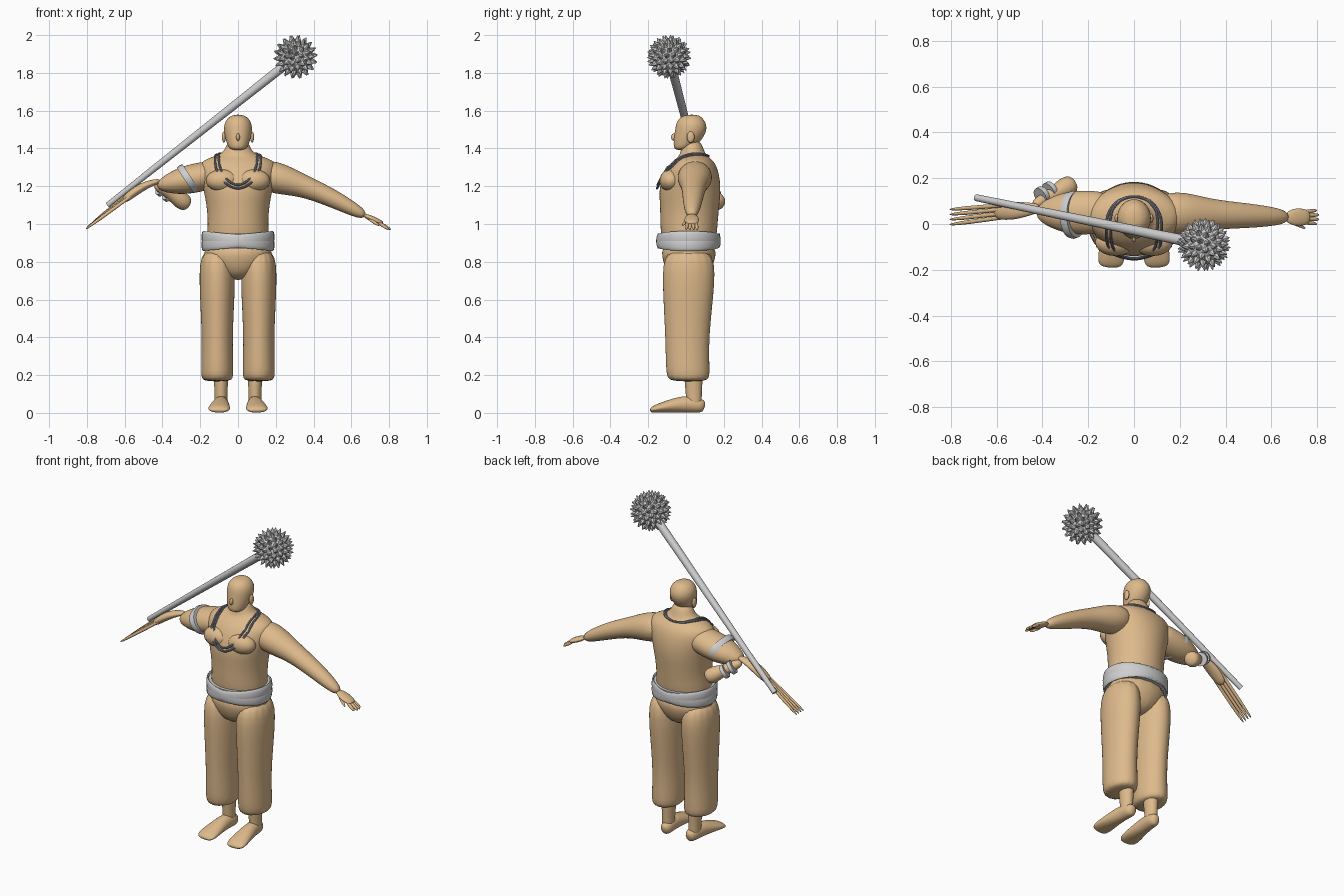
import bpy, bmesh, math
from mathutils import Vector

cube = bpy.data.objects.get("Cube")
if cube:
    bpy.data.objects.remove(cube, do_unlink=True)


def material(name, rgb):
    mat = bpy.data.materials.new(name)
    mat.use_nodes = True
    mat.diffuse_color = (*rgb, 1)
    mat.node_tree.nodes["Principled BSDF"].inputs["Base Color"].default_value = (*rgb, 1)
    return mat


TAN = material("warm tan", (.73, .49, .26))
GREY = material("light grey", (.62, .62, .63))
STEEL = material("dark steel", (.24, .26, .31))
X, Y, Z = Vector((1, 0, 0)), Vector((0, 1, 0)), Vector((0, 0, 1))
SIDES = {"left": 1, "right": -1}


def finish(name, bm, mat, subdiv=0, smooth=True):
    """Turn a bmesh into a shaded object, subdivided if it is an organic part."""
    bmesh.ops.recalc_face_normals(bm, faces=bm.faces[:])
    for face in bm.faces:
        face.smooth = smooth
    if not subdiv:
        for edge in bm.edges:
            edge.smooth = edge.calc_face_angle(0) < .7
    mesh = bpy.data.meshes.new(name)
    bm.to_mesh(mesh)
    bm.free()
    mesh.materials.append(mat)
    ob = bpy.data.objects.new(name, mesh)
    bpy.context.collection.objects.link(ob)
    if subdiv:
        modifier = ob.modifiers.new("Smooth", "SUBSURF")
        modifier.levels = modifier.render_levels = subdiv
    return ob


def loft(name, rings, mat, ref, upright=False, closed=False, subdiv=2, sides=12):
    """Skin elliptical rings, each a (centre, radius along ref, other radius)."""
    bm = bmesh.new()
    centres = [ring[0] for ring in rings]
    last = len(rings) - 1
    loops = []
    for i, (centre, along, across) in enumerate(rings):
        if upright:
            tangent = Z
        elif closed:
            tangent = centres[(i + 1) % len(rings)] - centres[i - 1]
        else:
            tangent = centres[min(i + 1, last)] - centres[max(i - 1, 0)]
        tangent = tangent.normalized()
        side = (ref - tangent * ref.dot(tangent)).normalized()
        other = tangent.cross(side)
        angles = [math.tau * k / sides for k in range(sides)]
        loops.append([bm.verts.new(centre + side * along * math.cos(a)
                                   + other * across * math.sin(a)) for a in angles])
    following = loops[1:] + loops[:1] if closed else loops[1:]
    for low, high in zip(loops, following):
        for k in range(sides):
            after = (k + 1) % sides
            bm.faces.new((low[k], low[after], high[after], high[k]))
    if not closed:
        bm.faces.new(loops[0])
        bm.faces.new(loops[-1])
    return finish(name, bm, mat, subdiv)


def column(name, rows, mat, x=0, subdiv=2, sides=16):
    """Upright body from rows of (height, half width, front y, back y)."""
    rings = [(Vector((x, (front + back) / 2, z)), width, (back - front) / 2)
             for z, width, front, back in rows]
    return loft(name, rings, mat, X, upright=True, subdiv=subdiv, sides=sides)


def limb(name, start, end, radii, mat=TAN, squash=1, bow=0, subdiv=2, sides=12):
    """Tapering limb with evenly spaced rings, arched upward by bow."""
    start, end = Vector(start), Vector(end)
    rings = []
    for i, radius in enumerate(radii):
        t = i / (len(radii) - 1)
        centre = start.lerp(end, t) + Z * bow * math.sin(math.pi * t)
        rings.append((centre, radius, radius * squash))
    return loft(name, rings, mat, Y, subdiv=subdiv, sides=sides)


def ball(name, centre, size, mat=TAN):
    bm = bmesh.new()
    bmesh.ops.create_uvsphere(bm, u_segments=20, v_segments=12, radius=1)
    bmesh.ops.scale(bm, vec=size, verts=bm.verts)
    bmesh.ops.translate(bm, vec=centre, verts=bm.verts)
    return finish(name, bm, mat)


# Torso with neck, and head
torso = column("torso", [
    (.84, .18, -.13, .16), (1, .16, -.14, .17), (1.1, .17, -.14, .18), (1.2, .19, -.15, .19),
    (1.31, .22, -.1, .17), (1.35, .17, -.05, .13), (1.37, .07, -.03, .1),
    (1.45, .06, -.02, .08)], TAN)
column("head", [
    (1.39, .04, -.06, 0), (1.42, .06, -.07, .07), (1.5, .08, -.06, .12),
    (1.55, .07, -.05, .1), (1.58, .03, -.01, .07)], TAN)
ball("nose", (0, -.06, 1.46), (.01, .02, .02))
ball("lips", (0, -.05, 1.42), (.03, .015, .01))

# Trousers, ankles, feet, and the paired details of the upper body
column("trouser_seat", [(.7, .06, -.08, .1), (.8, .19, -.13, .16), (.91, .19, -.14, .17)], TAN)
for side, sign in SIDES.items():
    ball(side + "_ear", (sign * .075, .025, 1.46), (.01, .02, .03))
    ball(side + "_pectoral", (sign * .08, -.08, 1.23), (.09, .06, .06))
    column(side + "_trouser_leg", [
        (.165, .08, -.09, .12), (.2, .09, -.11, .13), (.4, .08, -.11, .12),
        (.7, .1, -.13, .16), (.88, .09, -.12, .15)], TAN, sign * .11)
    column(side + "_ankle", [(.02, .04, 0, .09), (.1, .03, 0, .08), (.25, .05, -.02, .1)],
           TAN, sign * .09)
    sole = [(.1, .02, .03), (.07, .04, .04), (0, .04, .05), (-.12, .06, .03),
            (-.17, .06, .02), (-.19, .04, .01)]
    loft(side + "_foot", [(Vector((sign * (.09 - y / 15), y, height)), width, height)
                          for y, width, height in sole], TAN, X)

# Wrapped sash: a core band and two crossing tilted wraps
column("sash", [(.87, .19, -.15, .17), (.95, .18, -.15, .18)], GREY, subdiv=0, sides=32)
for name, tilt in (("sash_wrap_down", -.02), ("sash_wrap_up", .02)):
    turns = [math.tau * i / 40 for i in range(40)]
    loft(name, [(Vector((.185 * math.cos(a), .013 + .163 * math.sin(a),
                         .91 + tilt * math.cos(a))), .033, .008) for a in turns],
         GREY, Z, closed=True, subdiv=0)

# Left arm and hand
limb("left_arm", (.1, .05, 1.27), (.68, .03, 1.04), [.09, .1, .07, .06, .05, .03],
     squash=.9, bow=.03)
limb("left_palm", (.66, .03, 1.05), (.77, .03, 1), [.02, .04, .04, .03], squash=.4)
for i in range(4):
    spread = i - 1.5
    limb(f"left_finger_{i + 1}", (.74, .03 + spread / 70, 1.01),
         (.815 - abs(spread) / 100, .03 + spread / 50, .97), [.01, .01, .01, .005], sides=8)
limb("left_thumb", (.69, .01, 1.03), (.75, -.02, .99), [.01, .01, .005], sides=8)

# Right upper arm, folded forearm and stretched hand
limb("right_upper_arm", (-.1, .05, 1.27), (-.43, .05, 1.2), [.09, .1, .1, .08, .03], squash=.8)
limb("right_forearm", (-.44, .08, 1.21), (-.26, .18, 1.1), [.02, .03, .03, .04, .05, .04])
limb("right_palm", (-.41, .07, 1.23), (-.61, .05, 1.12), [.02, .03, .04, .04, .03],
     squash=.6, bow=.02)
for i in range(4):
    spread = i - 1.5
    limb(f"right_finger_{i + 1}", (-.53, .06 + spread / 60, 1.19 + spread / 100),
         (-.81, .03 + spread / 45, .97), [.01, .01, .01, .01, .005], sides=8)

# Armband and wristbands
limb("upper_armband", (-.25, .04, 1.25), (-.28, .04, 1.23), [.1, .105, .1], GREY,
     squash=.8, subdiv=0, sides=24)
wrist, elbow = Vector((-.36, .15, 1.15)), Vector((-.41, .12, 1.19))
for i in range(2):
    limb(f"wristband_{i + 1}", wrist.lerp(elbow, i * .7), wrist.lerp(elbow, i * .7 + .3),
         [.04, .04], GREY, subdiv=0, sides=20)

# Necklaces laid on the torso surface
bpy.context.view_layer.update()
for name, width, drop in (("long_necklace", .12, .16), ("short_necklace", .1, .14)):
    path = []
    for i in range(60):
        a = math.tau * i / 60
        guide = Vector((width * math.sin(a), -.02 - .13 * math.cos(a),
                        1.35 - drop * max(0, math.cos(a))))
        found, spot, normal, index = torso.closest_point_on_mesh(guide)
        lift = .012 if spot.y < -.07 else 0
        path.append((spot + normal * .004 - Y * lift, .006, .006))
    loft(name, path, STEEL, Vector((.3, .2, 1)), closed=True, subdiv=0, sides=8)

# Spiked mace
butt, hub = Vector((-.69, .115, 1.1)), Vector((.305, -.09, 1.885))
limb("mace_shaft", butt, hub, [.015, .02, .025], GREY, subdiv=0, sides=16)
ball("mace_head", hub, (.09, .09, .09), GREY)
bm = bmesh.new()
turn = Z.rotation_difference(Vector((-.3, -.9, .3)))
for row in range(10):
    polar = math.pi * row / 9
    count = max(1, round(17 * math.sin(polar)))
    for k in range(count):
        a = math.tau * (k + row % 2 / 2) / count
        ring = X * math.cos(a) + Y * math.sin(a)
        outward = turn @ (ring * math.sin(polar) + Z * math.cos(polar))
        place = outward.to_track_quat("Z", "Y").to_matrix().to_4x4()
        place.translation = hub + outward * .1
        bmesh.ops.create_cone(bm, cap_ends=True, segments=6, radius1=.018, radius2=.002,
                              depth=.035, matrix=place)
finish("mace_spikes", bm, GREY, smooth=False)
